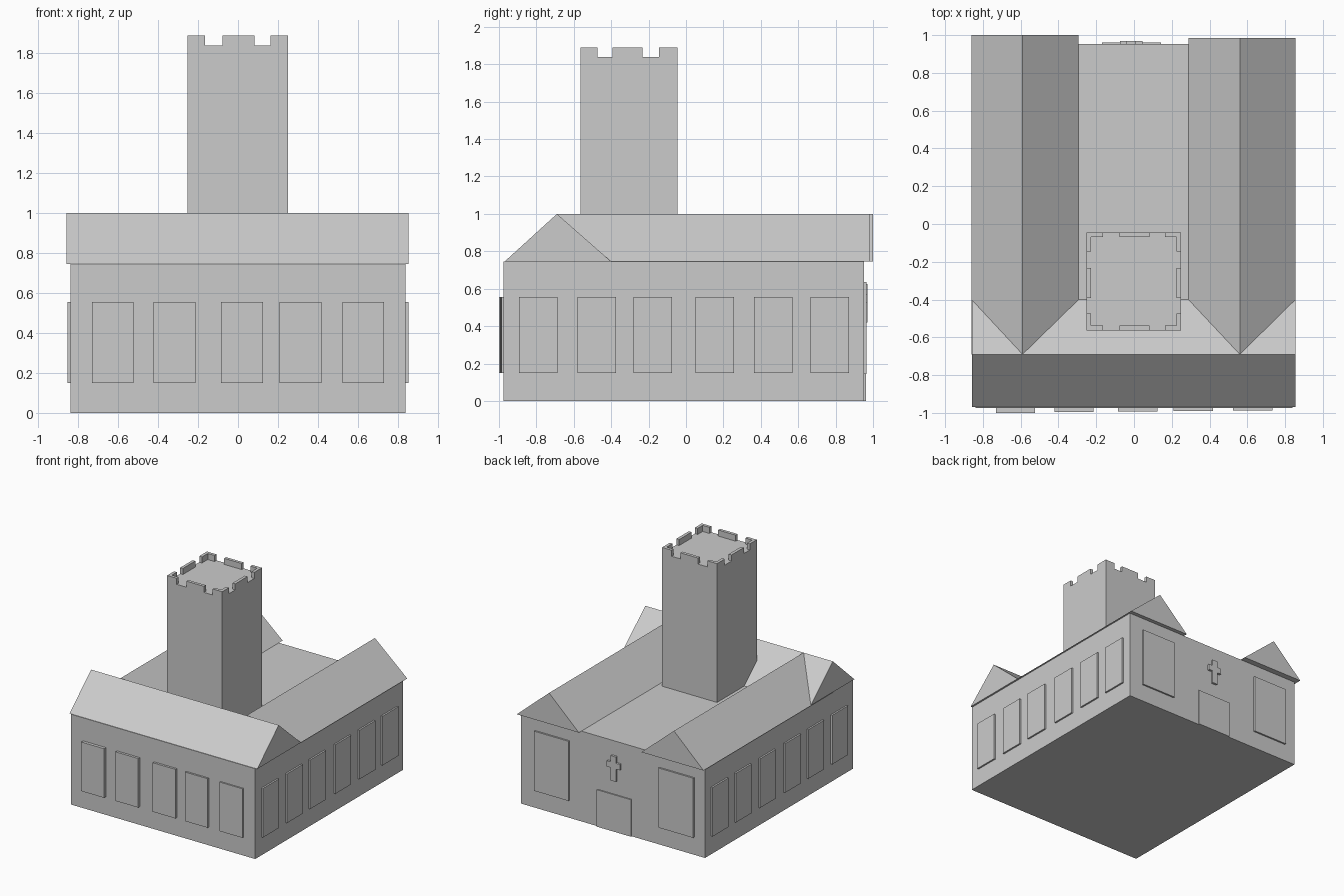
import bpy

if "Cube" in bpy.data.objects:
    bpy.data.objects.remove(bpy.data.objects["Cube"])


def mesh(name, verts, faces):
    me = bpy.data.meshes.new(name)
    me.from_pydata(verts, [], faces)
    ob = bpy.data.objects.new(name, me)
    bpy.context.collection.objects.link(ob)
    return ob


def prism(name, profile, place, a, b):
    """Extrude a closed profile from a to b; place(u, v, t) maps to xyz."""
    n = len(profile)
    verts = [place(u, v, t) for t in (a, b) for u, v in profile]
    faces = [tuple(range(n))[::-1], tuple(range(n, 2 * n))]
    faces += [(i, (i + 1) % n, n + (i + 1) % n, n + i) for i in range(n)]
    ob = mesh(name, verts, faces)
    import bmesh
    bm = bmesh.new()
    bm.from_mesh(ob.data)
    bmesh.ops.recalc_face_normals(bm, faces=bm.faces)
    bm.to_mesh(ob.data)
    bm.free()
    return ob


def along_x(u, v, t):
    return (t, u, v)


def along_y(u, v, t):
    return (u, t, v)


def along_z(u, v, t):
    return (u, v, t)


def box(name, x0, x1, y0, y1, z0, z1):
    return prism(name, [(x0, y0), (x1, y0), (x1, y1), (x0, y1)], along_z, z0, z1)


X, FRONT, BACK, EAVE, RIDGE = 0.84, -0.975, 0.952, 0.745, 1.0

# Main body
box("walls", -X, X, FRONT, BACK, 0, EAVE)

# Three gabled roofs in a U shape
prism("front_roof", [(-0.97, EAVE), (-0.40, EAVE), (-0.69, RIDGE)], along_x, -0.858, 0.855)
prism("left_roof", [(-0.86, EAVE), (-0.293, EAVE), (-0.59, RIDGE)], along_y, -0.69, 1.0)
prism("right_roof", [(0.288, EAVE), (0.855, EAVE), (0.56, RIDGE)], along_y, -0.69, 0.985)

# Tower
TX0, TX1, TY0, TY1, TOP, CREST, T = -0.252, 0.25, -0.563, -0.045, 1.84, 1.89, 0.025
box("tower", TX0, TX1, TY0, TY1, EAVE, TOP)

# Battlements: middle merlons, then L-shaped corners
for i, y in enumerate((TY0, TY1 - T)):
    box(f"merlon_y{i}", -0.077, 0.083, y, y + T, TOP, CREST)
for i, x in enumerate((TX0, TX1 - T)):
    box(f"merlon_x{i}", x, x + T, -0.393, -0.233, TOP, CREST)
for x, sx in ((TX0, 1), (TX1, -1)):
    for y, sy in ((TY0, 1), (TY1, -1)):
        w, d = 0.087 * sx, (0.09 if sy > 0 else 0.1) * sy
        prism("corner_merlon",
              [(x, y), (x + w, y), (x + w, y + T * sy), (x + T * sx, y + T * sy),
               (x + T * sx, y + d), (x, y + d)], along_z, TOP, CREST)

# Front windows
for x, y in ((-0.627, -1.0), (-0.318, -0.995), (0.02, -0.993), (0.313, -0.99), (0.628, -0.987)):
    box("front_window", x - 0.104, x + 0.104, y, FRONT, 0.15, 0.555)

# Side windows
for y in (-0.79, -0.478, -0.177, 0.153, 0.467, 0.768):
    for s in (-1, 1):
        a, b = sorted((s * X, s * 0.854))
        box("side_window", a, b, y - 0.103, y + 0.103, 0.15, 0.555)

# Back windows, door and cross
box("back_window_right", 0.395, 0.713, BACK, 0.966, 0.145, 0.637)
box("back_window_left", -0.742, -0.424, BACK, 0.966, 0.145, 0.637)
box("door", -0.17, 0.142, BACK, 0.962, 0, 0.305)
c, h, w = -0.015, 0.024, 0.06
prism("wall_cross",
      [(c - h, 0.42), (c + h, 0.42), (c + h, 0.525), (c + w, 0.525), (c + w, 0.573),
       (c + h, 0.573), (c + h, 0.625), (c - h, 0.625), (c - h, 0.573), (c - w, 0.573),
       (c - w, 0.525), (c - h, 0.525)], along_y, BACK, 0.97)
